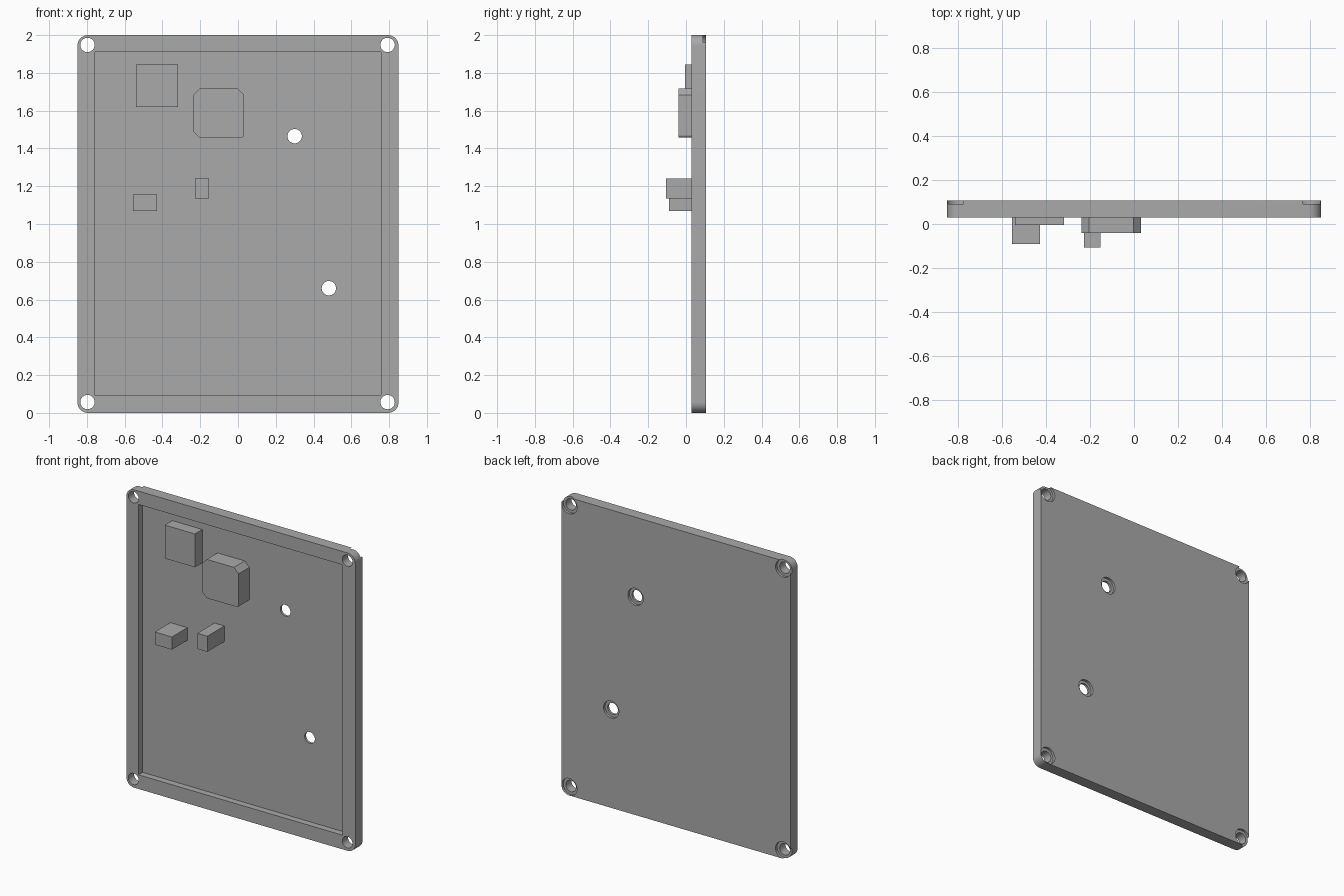
import bpy, bmesh, math

if "Cube" in bpy.data.objects:
    bpy.data.objects.remove(bpy.data.objects["Cube"])

BACK, FRONT, FLOOR = 0.107, 0.03, 0.074

grey = bpy.data.materials.new("plain grey")
grey.diffuse_color = (0.4, 0.4, 0.4, 1)
grey.use_nodes = True
grey.node_tree.nodes["Principled BSDF"].inputs["Base Color"].default_value = grey.diffuse_color


def prism(name, points, y0, y1):
    """Extrude an x-z outline from y0 to y1."""
    bm = bmesh.new()
    face = bm.faces.new([bm.verts.new((x, y0, z)) for x, z in points])
    new = bmesh.ops.extrude_face_region(bm, geom=[face])["geom"]
    verts = [v for v in new if isinstance(v, bmesh.types.BMVert)]
    bmesh.ops.translate(bm, vec=(0, y1 - y0, 0), verts=verts)
    bmesh.ops.recalc_face_normals(bm, faces=bm.faces)
    mesh = bpy.data.meshes.new(name)
    bm.to_mesh(mesh)
    bm.free()
    mesh.materials.append(grey)
    obj = bpy.data.objects.new(name, mesh)
    bpy.context.collection.objects.link(obj)
    return obj


def rect(x0, x1, z0, z1):
    return [(x0, z0), (x1, z0), (x1, z1), (x0, z1)]


def circle(x, z, r, n=40):
    return [(x + r * math.cos(math.tau * i / n), z + r * math.sin(math.tau * i / n))
            for i in range(n)]


def rounded_rect(x0, x1, z0, z1, r, n=10):
    corners = [(x1 - r, z1 - r), (x0 + r, z1 - r), (x0 + r, z0 + r), (x1 - r, z0 + r)]
    return [(cx + r * math.cos(math.pi / 2 * (q + i / n)),
             cz + r * math.sin(math.pi / 2 * (q + i / n)))
            for q, (cx, cz) in enumerate(corners) for i in range(n + 1)]


def cut(target, cutter):
    mod = target.modifiers.new("cut", "BOOLEAN")
    mod.operation, mod.solver, mod.object = "DIFFERENCE", "EXACT", cutter
    bpy.context.view_layer.objects.active = target
    bpy.ops.object.modifier_apply(modifier=mod.name)
    bpy.data.objects.remove(cutter)


# Cover plate with a shallow tray in the front
plate = prism("cover_plate", rounded_rect(-0.85, 0.85, 0, 2, 0.056), FRONT, BACK)
cut(plate, prism("tray_cutter", rect(-0.76, 0.757, 0.095, 1.91), FRONT - 0.1, FLOOR))

# Screw holes, counterbored from the back
corner_holes = [(x, z) for x in (-0.797, 0.792) for z in (0.057, 1.948)]
for x, z in corner_holes + [(0.30, 1.465), (0.481, 0.66)]:
    cut(plate, prism("hole_cutter", circle(x, z, 0.038), -0.1, 0.2))
    cut(plate, prism("counterbore_cutter", circle(x, z, 0.057), BACK - 0.017, 0.2))

# Heat-sink blocks standing on the tray floor
prism("square_block", rect(-0.54, -0.317, 1.62, 1.844), -0.005, FLOOR)
prism("low_block", rect(-0.555, -0.428, 1.07, 1.155), -0.09, FLOOR)
prism("tall_block", rect(-0.227, -0.153, 1.135, 1.24), -BACK, FLOOR)

# Large block with clipped corners
a, b, c, d, k = -0.238, 0.032, 1.457, 1.717, 0.034
prism("clipped_block", [(a + k, c), (b - 0.012, c), (b - 0.004, c + 0.004), (b, c + 0.012),
                        (b, d - k), (b - k, d), (a + k, d), (a, d - k), (a, c + k)],
      -0.04, FLOOR)

# Smooth the round walls, keep edges sharp
bpy.ops.object.select_all(action="DESELECT")
plate.select_set(True)
bpy.context.view_layer.objects.active = plate
bpy.ops.object.shade_smooth_by_angle(angle=math.radians(30))
